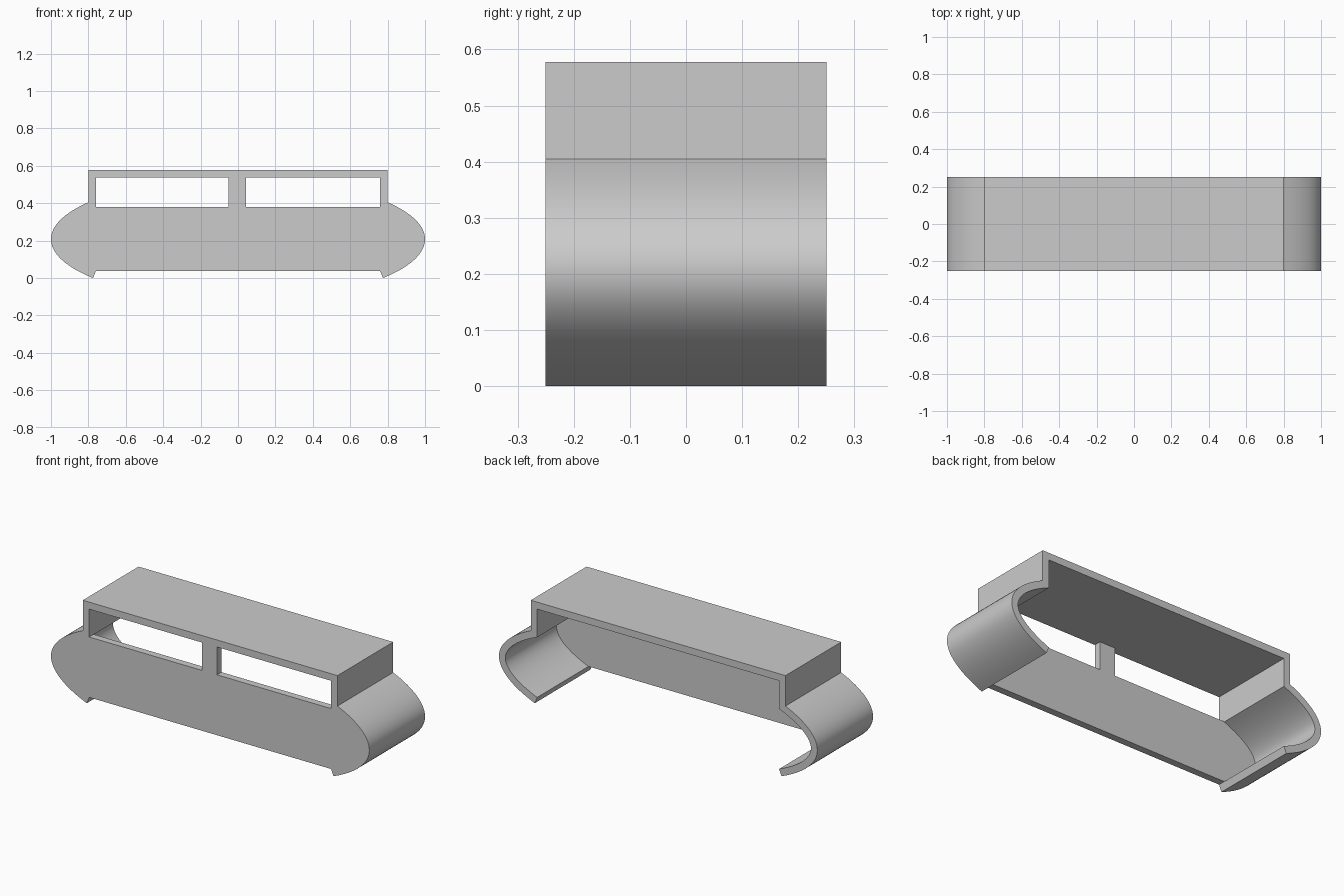
import bpy, bmesh
from math import acos, cos, sin, hypot, radians
from mathutils import Matrix

if "Cube" in bpy.data.objects:
    bpy.data.objects.remove(bpy.data.objects["Cube"])

WALL = 0.04            # thickness of every wall
FRONT, BACK = -0.25, 0.25
HALF_ROOF, ROOF = 0.80, 0.578
RISE, MID = 0.3287, 0.2078    # half height and centre of the oval sides
STEPS = 32

grey = bpy.data.materials.new("plain grey")
grey.use_nodes = True
colour = (0.6, 0.6, 0.6, 1)
grey.diffuse_color = colour
grey.node_tree.nodes["Principled BSDF"].inputs["Base Color"].default_value = colour


def oval(t, inset=0.0):
    """Point on the oval at angle t, moved inward along its normal."""
    nx, nz = cos(t), sin(t) / RISE
    k = inset / hypot(nx, nz)
    return cos(t) - nx * k, MID + RISE * sin(t) - nz * k


def arc(start, end, inset=0.0):
    return [oval(start + (end - start) * i / STEPS, inset) for i in range(STEPS + 1)]


def mirrored(half):
    """Close a right-hand half outline with its left-hand copy."""
    return half + [(-x, z) for x, z in reversed(half)]


def extrude_outline(name, loops, y0, y1):
    """Extrude flat x-z outlines (later ones are holes) from y0 to y1."""
    curve = bpy.data.curves.new(name, "CURVE")
    curve.dimensions = "2D"
    curve.fill_mode = "BOTH"
    curve.extrude = (y1 - y0) / 2
    for loop in loops:
        spline = curve.splines.new("POLY")
        spline.points.add(len(loop) - 1)
        for point, (x, z) in zip(spline.points, loop):
            point.co = (x, z, 0, 1)
        spline.use_cyclic_u = True
    obj = bpy.data.objects.new(name, curve)
    bpy.context.collection.objects.link(obj)
    bpy.ops.object.select_all(action="DESELECT")
    obj.select_set(True)
    bpy.context.view_layer.objects.active = obj
    bpy.ops.object.convert(target="MESH")
    obj = bpy.context.object
    obj.name = name
    mesh = obj.data
    mesh.transform(Matrix.Translation((0, (y0 + y1) / 2, 0))
                   @ Matrix.Rotation(radians(90), 4, "X"))
    bm = bmesh.new()
    bm.from_mesh(mesh)
    bmesh.ops.remove_doubles(bm, verts=bm.verts, dist=1e-5)
    bmesh.ops.recalc_face_normals(bm, faces=bm.faces)
    bm.to_mesh(mesh)
    bm.free()
    mesh.materials.clear()
    mesh.materials.append(grey)
    bpy.ops.object.shade_smooth_by_angle(angle=radians(30))
    return obj


# Outer and inner half outlines, from the roof down to the curled lower lip
top, lip = acos(HALF_ROOF), -acos(0.775)
inner_half = HALF_ROOF - WALL
inner_top = top
while oval(inner_top, WALL)[0] > inner_half:
    inner_top += 0.001
outer = [(HALF_ROOF, ROOF)] + arc(top, lip)
inner = [(inner_half, ROOF - WALL)] + arc(inner_top, lip, WALL)

# Wrap-around shell: left end, roof and right end as one open band
right_band = list(reversed(outer))
left_band = [(-x, z) for x, z in outer]
inner_back = [(-x, z) for x, z in reversed(inner)] + inner
extrude_outline("wrap_shell", [right_band + left_band + inner_back],
                FRONT + WALL, BACK)

# Front wall with two windows flush with the inside of the roof
sill, head = 0.38, ROOF - WALL
windows = [[(a, sill), (b, sill), (b, head), (a, head)]
           for a, b in ((-inner_half, -0.052), (0.044, inner_half))]
extrude_outline("front_wall", [mirrored(outer + [inner[-1]])] + windows,
                FRONT, FRONT + WALL)
